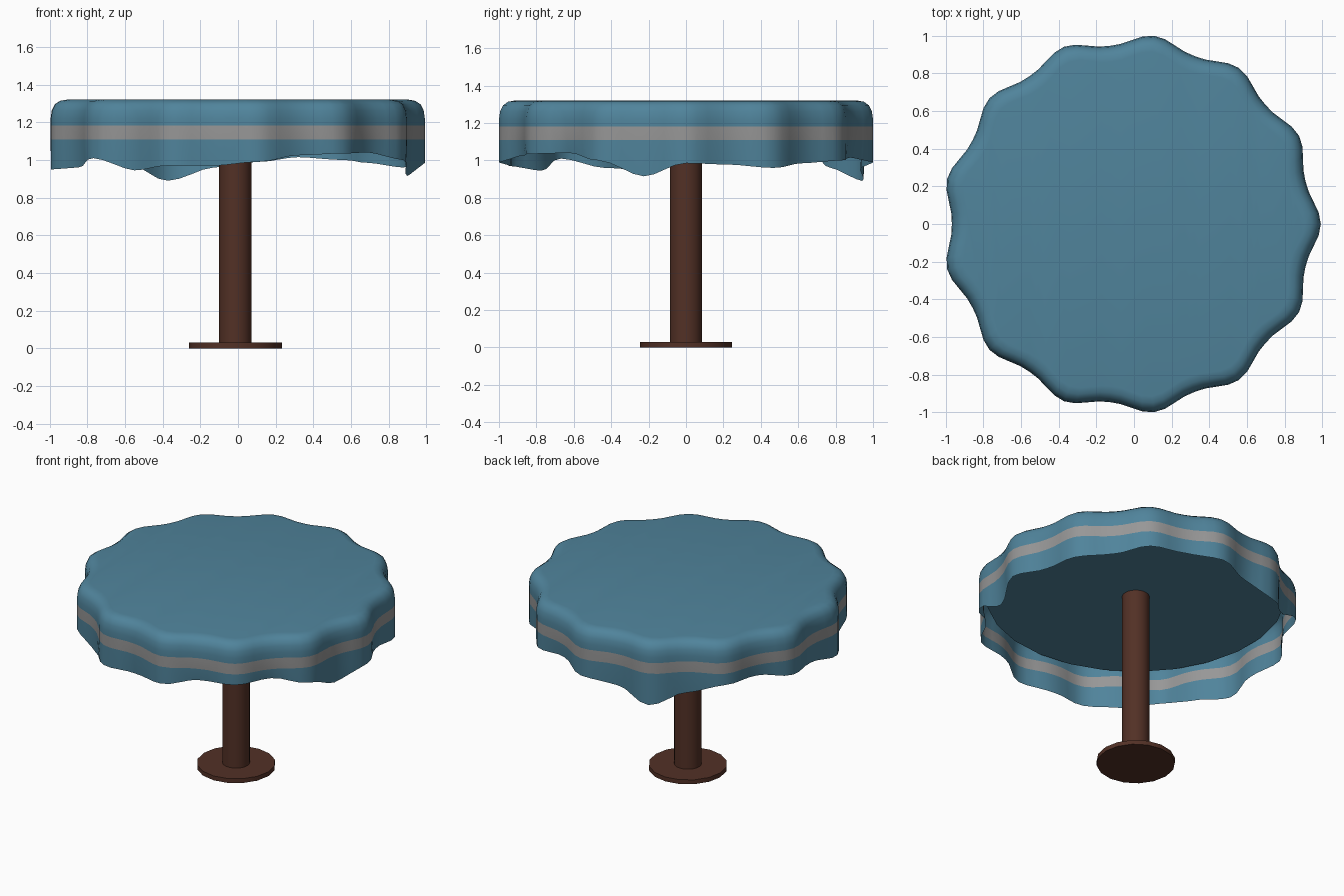
import bpy, bmesh, math

if "Cube" in bpy.data.objects:
    bpy.data.objects.remove(bpy.data.objects["Cube"])

CX = -0.0145      # pedestal axis
FOLDS = 13
SEG = FOLDS * 8


def material(name, rgb):
    m = bpy.data.materials.new(name)
    m.diffuse_color = (*rgb, 1)
    m.use_nodes = True
    m.node_tree.nodes["Principled BSDF"].inputs["Base Color"].default_value = m.diffuse_color
    return m


blue = material("cloth blue", (0.08, 0.23, 0.33))
grey = material("stripe grey", (0.31, 0.31, 0.31))
brown = material("dark wood", (0.085, 0.030, 0.019))


def cylinder(name, radius, z0, z1, sides, mat):
    bpy.ops.mesh.primitive_cylinder_add(vertices=sides, radius=radius, depth=z1 - z0,
                                        location=(CX, 0, (z0 + z1) / 2))
    ob = bpy.context.object
    ob.name = name
    ob.data.materials.append(mat)
    bpy.ops.object.shade_smooth_by_angle(angle=math.radians(28))
    return ob


# Pedestal and table board
cylinder("base_plate", 0.247, 0.0, 0.03, 16, brown)
cylinder("pedestal_post", 0.086, 0.02, 1.25, 32, brown)
cylinder("table_board", 0.94, 1.21, 1.28, 26, blue)

# Uneven hem heights, at every fold ridge and valley counter-clockwise from +x
HEM = [0.985, 0.978, 0.96, 0.985, 1.0, 1.015, 0.99, 0.96, 0.89, 0.96, 1.03, 1.03, 1.0,
       0.98, 0.95, 0.96, 1.01, 0.945, 0.97, 0.97, 0.99, 1.025, 1.035, 1.04, 1.0, 0.915]


def hem(a):
    t = a / (2 * math.pi) * 26
    i = int(t)
    f = t - i
    f = f * f * (3 - 2 * f)
    return HEM[i % 26] * (1 - f) + HEM[(i + 1) % 26] * f


def fold(a):
    return ((1 + math.cos(FOLDS * a)) / 2) ** 1.25


# Tablecloth: (inset from rim, z); the last row uses the hem height
ROWS = [(0.085, 1.32), (0.05, 1.314), (0.022, 1.295), (0.006, 1.262), (0.0, 1.22),
        (0.0, 1.182), (0.0, 1.108), (0.0, None)]
STRIPE_ROW = 5
bm = bmesh.new()
rings = []
for inset, z in ROWS:
    ring = []
    for s in range(SEG):
        a = 2 * math.pi * s / SEG
        r = 0.953 + 0.054 * fold(a) - inset
        if z is None:
            r -= 0.012 * (1 - fold(a))
        ring.append(bm.verts.new((CX + r * math.cos(a), r * math.sin(a),
                                  hem(a) if z is None else z)))
    rings.append(ring)
bm.faces.new(rings[0])
for n in range(len(rings) - 1):
    for s in range(SEG):
        t = (s + 1) % SEG
        f = bm.faces.new((rings[n][s], rings[n + 1][s], rings[n + 1][t], rings[n][t]))
        f.material_index = 1 if n == STRIPE_ROW else 0
bm.normal_update()
me = bpy.data.meshes.new("tablecloth")
bm.to_mesh(me)
bm.free()
cloth = bpy.data.objects.new("tablecloth", me)
bpy.context.collection.objects.link(cloth)
me.materials.append(blue)
me.materials.append(grey)
bpy.ops.object.select_all(action='DESELECT')
cloth.select_set(True)
bpy.context.view_layer.objects.active = cloth
bpy.ops.object.shade_smooth_by_angle(angle=math.radians(50))
